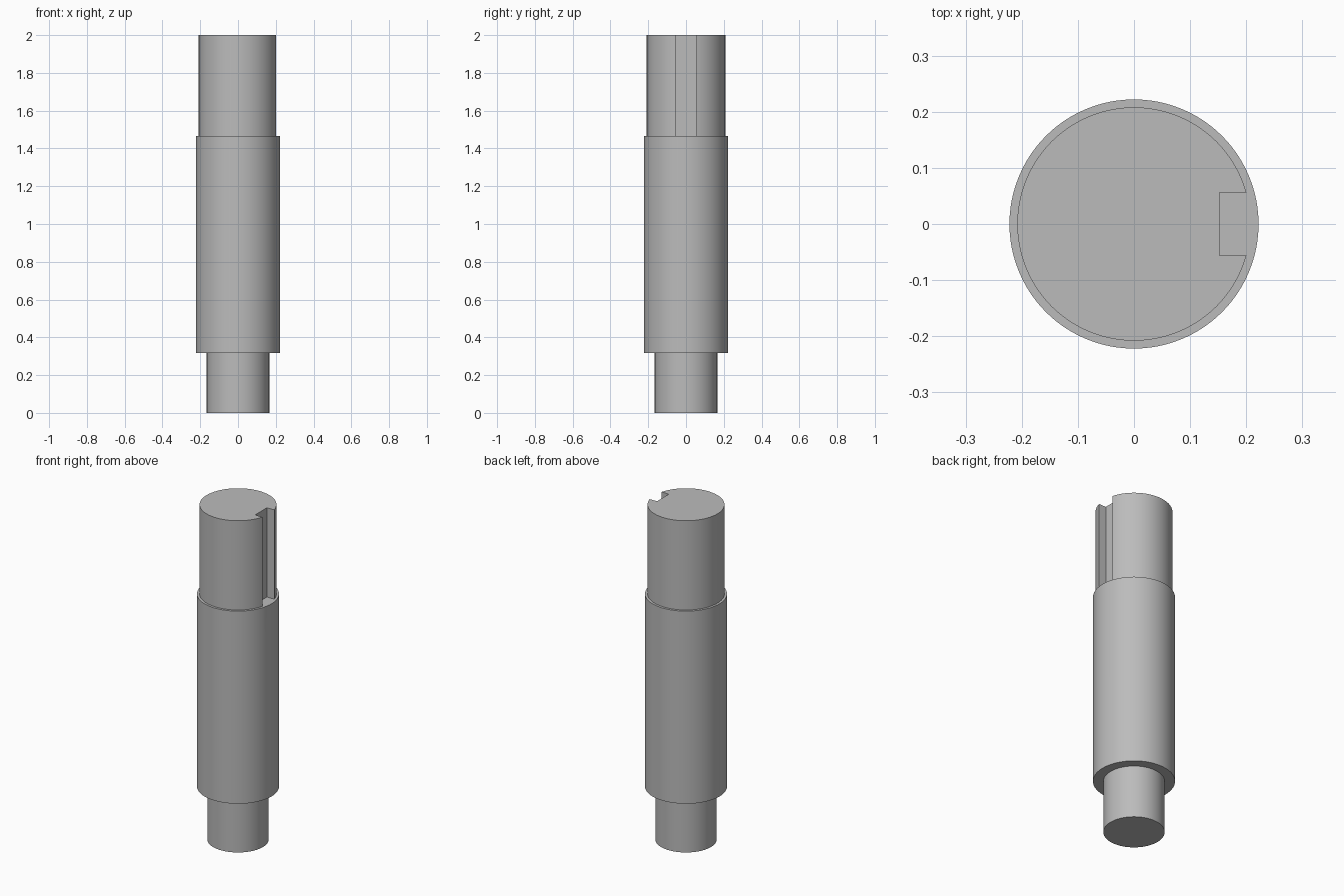
import bpy
import bmesh
from mathutils import Matrix, Vector

cube = bpy.data.objects.get("Cube")
if cube:
    bpy.data.objects.remove(cube, do_unlink=True)

SEGMENTS = 96
JOURNAL_R, BODY_R, END_R = 0.166, 0.222, 0.208
BODY_Z, END_Z, TOP_Z = 0.317, 1.467, 2.0
KEY_X, KEY_W = 0.152, 0.112

# Single steel colour
steel = bpy.data.materials.new("steel grey")
steel.use_nodes = True
grey = (0.5, 0.5, 0.5, 1)
steel.diffuse_color = grey
steel.node_tree.nodes["Principled BSDF"].inputs["Base Color"].default_value = grey


def add_object(name, bm):
    bmesh.ops.recalc_face_normals(bm, faces=bm.faces)
    mesh = bpy.data.meshes.new(name)
    bm.to_mesh(mesh)
    bm.free()
    mesh.materials.append(steel)
    obj = bpy.data.objects.new(name, mesh)
    bpy.context.collection.objects.link(obj)
    return obj


# Stepped shaft: half profile turned around the z axis, ends capped
bm = bmesh.new()
profile = [(JOURNAL_R, 0), (JOURNAL_R, BODY_Z), (BODY_R, BODY_Z),
           (BODY_R, END_Z), (END_R, END_Z), (END_R, TOP_Z)]
verts = [bm.verts.new((r, 0, z)) for r, z in profile]
edges = [bm.edges.new(pair) for pair in zip(verts, verts[1:])]
bmesh.ops.spin(bm, geom=verts + edges, cent=(0, 0, 0), axis=(0, 0, 1),
               angle=6.283185307, steps=SEGMENTS)
bmesh.ops.remove_doubles(bm, verts=bm.verts, dist=0.0005)
bmesh.ops.holes_fill(bm, edges=[e for e in bm.edges if e.is_boundary], sides=0)
shaft = add_object("stepped_shaft", bm)

# Keyway cutter: slot on +x from the shoulder up through the top
bm = bmesh.new()
size = Vector((0.15, KEY_W, TOP_Z - END_Z + 0.1))
centre = Vector((KEY_X + size.x / 2, 0, END_Z + size.z / 2))
bmesh.ops.create_cube(bm, size=1, matrix=Matrix.Translation(centre) @ Matrix.Diagonal(size).to_4x4())
cutter = add_object("keyway_cutter", bm)
cutter.hide_render = True

cut = shaft.modifiers.new("keyway", 'BOOLEAN')
cut.operation = 'DIFFERENCE'
cut.solver = 'EXACT'
cut.object = cutter

# Apply the slot, then smooth the round walls and keep the edges sharp
bpy.ops.object.select_all(action='DESELECT')
bpy.context.view_layer.objects.active = shaft
shaft.select_set(True)
bpy.ops.object.modifier_apply(modifier=cut.name)
bpy.data.objects.remove(cutter, do_unlink=True)
bpy.ops.object.shade_smooth_by_angle(angle=0.52)
